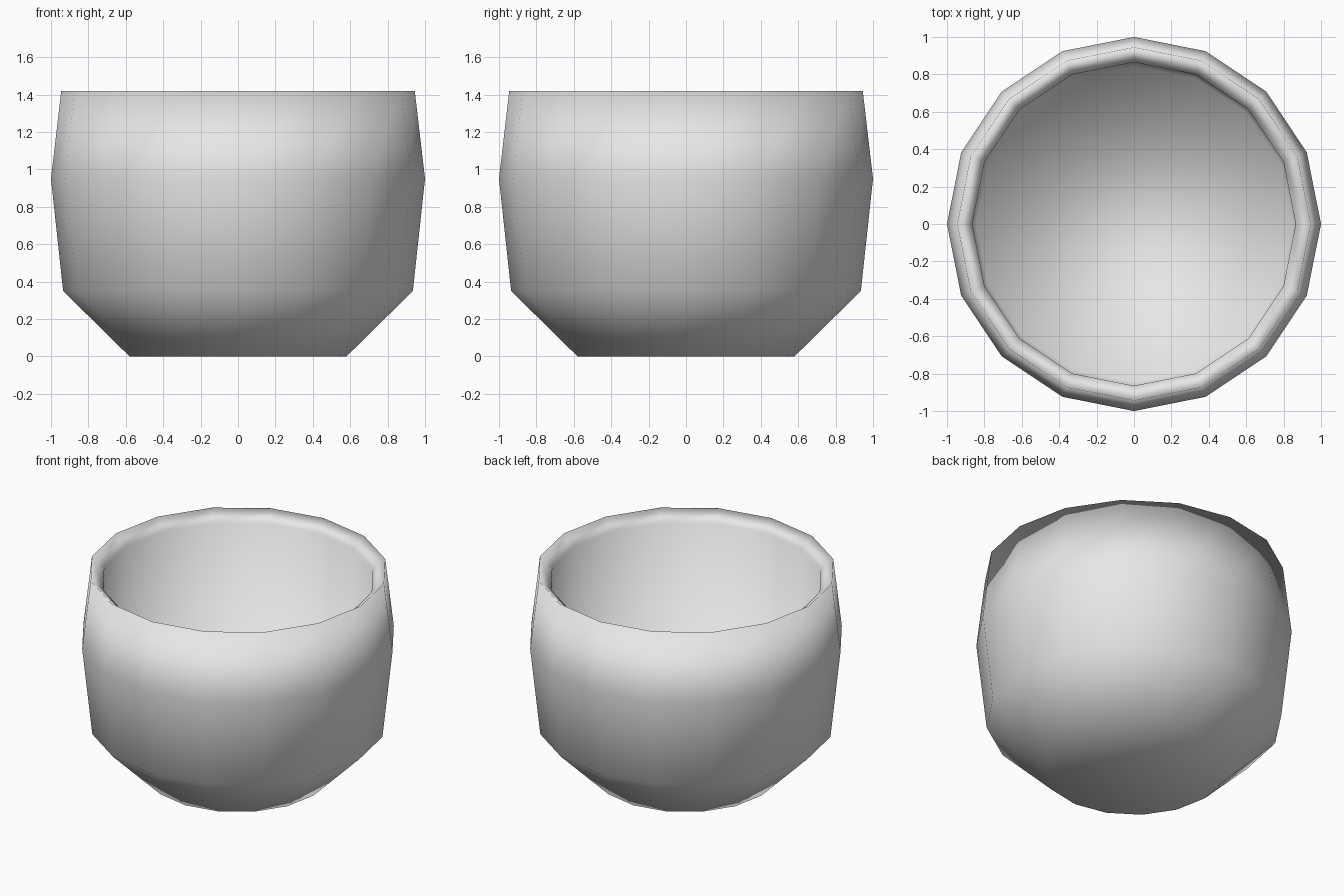
import bpy
import bmesh
from math import cos, sin, tau

cube = bpy.data.objects.get("Cube")
if cube:
    bpy.data.objects.remove(cube, do_unlink=True)

SIDES = 16

# Plain clay colour
clay = bpy.data.materials.new("light_grey_clay")
clay.use_nodes = True
grey = (0.8, 0.8, 0.8, 1)
clay.diffuse_color = grey
clay.node_tree.nodes["Principled BSDF"].inputs["Base Color"].default_value = grey

# Cup section (radius, height): up the outside, over the rim, down the inside
outside = [(0.58, 0), (0.935, 0.35), (1, 0.95), (0.945, 1.42)]
inside = [(0.865, 1.35), (0.845, 0.52)]

bm = bmesh.new()
rings = [
    [bm.verts.new((r * cos(tau * i / SIDES), r * sin(tau * i / SIDES), z)) for i in range(SIDES)]
    for r, z in outside + inside
]

# Walls and rim
for low, high in zip(rings, rings[1:]):
    for i in range(SIDES):
        j = (i + 1) % SIDES
        bm.faces.new((low[i], low[j], high[j], high[i]))

# Underside and inner floor
bm.faces.new(rings[0][::-1])
bm.faces.new(rings[-1])

# Soft shading all over, rim included
for face in bm.faces:
    face.smooth = True

mesh = bpy.data.meshes.new("cup_body")
bm.to_mesh(mesh)
bm.free()
mesh.materials.append(clay)
cup = bpy.data.objects.new("cup_body", mesh)
bpy.context.collection.objects.link(cup)
